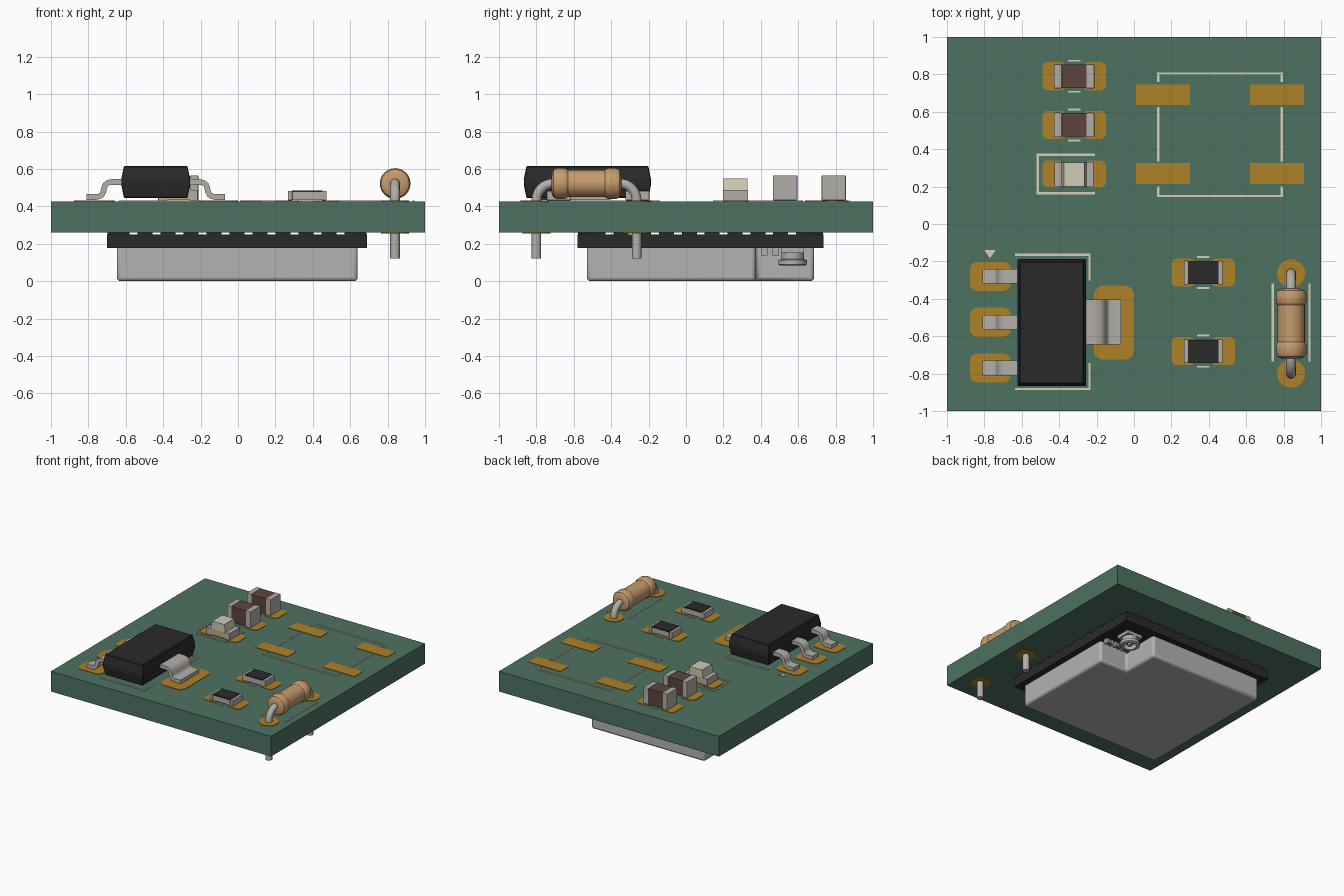
import bpy, bmesh, math
from mathutils import Vector

if "Cube" in bpy.data.objects:
    bpy.data.objects.remove(bpy.data.objects["Cube"])

def mat(name, r, g, b):
    m = bpy.data.materials.new(name)
    m.diffuse_color = (r, g, b, 1)
    m.use_nodes = True
    m.node_tree.nodes["Principled BSDF"].inputs["Base Color"].default_value = m.diffuse_color
    return m

GREEN = mat("solder_mask", 0.075, 0.17, 0.12)
GOLD = mat("copper_pad", 0.43, 0.22, 0.02)
SILK = mat("silkscreen", 0.68, 0.63, 0.48)
BLACK = mat("black_plastic", 0.023, 0.023, 0.024)
BROWN = mat("ceramic_brown", 0.11, 0.06, 0.045)
TAN = mat("resistor_tan", 0.57, 0.33, 0.15)
SILVER = mat("tinned_metal", 0.45, 0.43, 0.40)
CREAM = mat("lens_cream", 0.62, 0.60, 0.46)
SAND = mat("led_base", 0.55, 0.42, 0.20)
SHIELD = mat("shield_grey", 0.45, 0.45, 0.45)
BLUE = mat("chip_blue", 0.15, 0.18, 0.35)
TOP = 0.426  # upper surface of the board

def finish(name, bm, m, smooth=False, bevel=0, segs=2):
    bmesh.ops.recalc_face_normals(bm, faces=bm.faces)
    me = bpy.data.meshes.new(name)
    bm.to_mesh(me)
    bm.free()
    ob = bpy.data.objects.new(name, me)
    bpy.context.collection.objects.link(ob)
    me.materials.append(m)
    if bevel:
        b = ob.modifiers.new("bevel", 'BEVEL')
        b.width, b.segments, b.limit_method = bevel, segs, 'ANGLE'
    if smooth:
        bpy.ops.object.select_all(action='DESELECT')
        ob.select_set(True)
        bpy.context.view_layer.objects.active = ob
        bpy.ops.object.shade_smooth_by_angle(angle=math.radians(35))
    return ob

def prism(name, pts, a, b, m, axis='z', **kw):
    """Extrude a 2D outline along z, or an x-z outline along y."""
    put = (lambda p, t: (p[0], p[1], t)) if axis == 'z' else (lambda p, t: (p[0], t, p[1]))
    bm = bmesh.new()
    lo = [bm.verts.new(put(p, a)) for p in pts]
    hi = [bm.verts.new(put(p, b)) for p in pts]
    bm.faces.new(lo)
    bm.faces.new(hi)
    for i in range(len(pts)):
        j = (i + 1) % len(pts)
        bm.faces.new((lo[i], lo[j], hi[j], hi[i]))
    return finish(name, bm, m, **kw)

def rect(x0, x1, y0, y1):
    return [(x0, y0), (x1, y0), (x1, y1), (x0, y1)]

def box(name, x0, x1, y0, y1, z0, z1, m, **kw):
    return prism(name, rect(x0, x1, y0, y1), z0, z1, m, **kw)

def pad(name, x0, x1, y0, y1, r=0.03):
    pts = []
    for k, (cx, cy) in enumerate(rect(x0 + r, x1 - r, y0 + r, y1 - r)):
        for i in range(7):
            a = math.pi * (1 + k / 2 + i / 12)
            pts.append((cx + r * math.cos(a), cy + r * math.sin(a)))
    return prism(name, pts, TOP - 0.01, TOP + 0.004, GOLD)

def line(name, x0, y0, x1, y1, w=0.006):
    box(name, min(x0, x1) - w, max(x0, x1) + w, min(y0, y1) - w, max(y0, y1) + w,
        TOP - 0.005, TOP + 0.005, SILK)

def lathe(name, prof, origin, axis, m, n=32):
    """Spin (radius, height) points about the y or z axis."""
    bm = bmesh.new()
    rings = []
    for r, h in prof:
        ring = []
        for i in range(n):
            a = 2 * math.pi * i / n
            c, s = r * math.cos(a), r * math.sin(a)
            p = (c, s, h) if axis == 'z' else (c, h, s)
            ring.append(bm.verts.new(Vector(origin) + Vector(p)))
        rings.append(ring)
    for A, B in zip(rings, rings[1:]):
        for i in range(n):
            bm.faces.new((A[i], A[(i + 1) % n], B[(i + 1) % n], B[i]))
    bm.faces.new(rings[0])
    bm.faces.new(rings[-1])
    return finish(name, bm, m, smooth=True)

# Main board
box("board", -1, 1, -1, 1, 0.26, TOP, GREEN)

# Chip capacitors and chip resistors share one end-capped layout
def chip(name, cx, cy, hx, hy, h, cap, body, body_drop):
    z = TOP + 0.006
    for s in (-1, 1):
        e = sorted((cx + s * hx, cx + s * (hx - cap)))
        box(name + "_end_cap", *e, cy - hy, cy + hy, z, z + h, SILVER, bevel=0.004)
        p = sorted((cx + s * 0.17, cx + s * 0.045))
        pad(name + "_pad", *p, cy - 0.075, cy + 0.075)
        line(name + "_mark", cx - 0.028, cy + s * 0.083, cx + 0.028, cy + s * 0.083, 0.005)
    box(name + "_body", cx - hx + cap, cx + hx - cap, cy - hy + 0.002, cy + hy - 0.002,
        z + 0.003, z + h - body_drop, body)

for y in (0.79, 0.53):
    chip("capacitor", -0.32, y, 0.108, 0.065, 0.133, 0.042, BROWN, 0.003)
for y in (-0.26, -0.68):
    chip("chip_resistor", 0.37, y, 0.104, 0.064, 0.05, 0.025, SILVER, 0.006)
    box("chip_resistor_coating", 0.288, 0.452, y - 0.06, y + 0.06, 0.47, 0.485, BLACK)

# LED: sand base, silver ends, cream lens
box("led_base", -0.40, -0.24, 0.20, 0.33, 0.434, 0.484, SAND)
for s in (-1, 1):
    e = sorted((-0.32 + s * 0.104, -0.32 + s * 0.06))
    box("led_end", *e, 0.198, 0.332, 0.432, 0.487, SILVER)
    p = sorted((-0.32 + s * 0.17, -0.32 + s * 0.055))
    pad("led_pad", *p, 0.195, 0.34)
ob = prism("led_lens", [(-0.387, 0.484), (-0.253, 0.484), (-0.265, 0.548), (-0.375, 0.548)],
           0.20, 0.33, CREAM, axis='y')
for a in ((-0.515, 0.165, -0.515, 0.37), (-0.515, 0.37, -0.215, 0.37), (-0.515, 0.165, -0.215, 0.165)):
    line("led_outline", *a)

# Empty switch footprint
for x in (0.01, 0.62):
    for y in (0.215, 0.635):
        box("switch_pad", x, x + 0.29, y, y + 0.11, TOP - 0.01, TOP + 0.004, GOLD)
for y in (0.15, 0.805):
    line("switch_outline", 0.13, y, 0.79, y)
for x in (0.13, 0.79):
    for y0, y1 in ((0.15, 0.195), (0.34, 0.62), (0.765, 0.805)):
        line("switch_outline", x, y0, x, y1)

# Regulator body: tapered above and below its parting line
bm = bmesh.new()
rings = []
for z, d in ((0.445, 0.014), (0.515, 0), (0.545, 0), (0.615, 0.014)):
    rings.append([bm.verts.new((x, y, z)) for x, y in
                  rect(-0.624 + d, -0.256 - d, -0.867 + d, -0.187 - d)])
for A, B in zip(rings, rings[1:]):
    for i in range(4):
        bm.faces.new((A[i], A[(i + 1) % 4], B[(i + 1) % 4], B[i]))
bm.faces.new(rings[0])
bm.faces.new(rings[-1])
finish("regulator_body", bm, BLACK, bevel=0.004, segs=1)

# Gull-wing leads
PATH = [(-0.03, 0.53), (0.055, 0.53), (0.073, 0.526), (0.087, 0.515), (0.094, 0.498),
        (0.098, 0.478), (0.106, 0.462), (0.12, 0.453), (0.135, 0.45), (0.188, 0.45)]

def gull_lead(name, edge, sign, y0, y1, t=0.015):
    up, down = [], []
    for i, (d, z) in enumerate(PATH):
        a, b = PATH[max(i - 1, 0)], PATH[min(i + 1, len(PATH) - 1)]
        n = Vector((a[1] - b[1], b[0] - a[0])).normalized() * t
        up.append((edge + sign * (d + n.x), z + n.y))
        down.append((edge + sign * (d - n.x), z - n.y))
    prism(name, up + down[::-1], y0, y1, SILVER, axis='y', smooth=True)

for y in (-0.28, -0.525, -0.77):
    gull_lead("regulator_lead", -0.622, -1, y - 0.039, y + 0.039)
    pad("regulator_pad", -0.877, -0.66, y - 0.078, y + 0.078, 0.04)
gull_lead("regulator_tab", -0.258, 1, -0.645, -0.405)
pad("regulator_tab_pad", -0.215, 0, -0.725, -0.33, 0.05)
for y, y2 in ((-0.165, -0.295), (-0.882, -0.75)):
    line("regulator_outline", -0.63, y, -0.238, y)
    line("regulator_outline", -0.238, y, -0.238, y2)
prism("pin_marker", [(-0.80, -0.14), (-0.77, -0.183), (-0.74, -0.14)], TOP - 0.005, TOP + 0.005, SILK)

# Through-hole resistor: dumbbell body on a bent wire
RX, RY, RZ = 0.84, -0.532, 0.522
half = [(0.035, 0.188), (0.06, 0.185), (0.075, 0.176), (0.082, 0.160), (0.082, 0.118),
        (0.079, 0.108), (0.073, 0.10)]
lathe("axial_resistor_body", [(r, -h) for r, h in half] + [(r, h) for r, h in half[::-1]],
      (RX, RY, RZ), 'y', TAN)
wire = []
for s in (-1, 1):
    leg = [(RX, RY + s * 0.268, 0.12)]
    for i in range(9):
        a = math.pi / 2 * i / 8
        leg.append((RX, RY + s * (0.178 + 0.09 * math.cos(a)), RZ - 0.09 + 0.09 * math.sin(a)))
    wire += leg if s < 0 else leg[::-1]
cu = bpy.data.curves.new("axial_resistor_wire", 'CURVE')
cu.dimensions, cu.bevel_depth, cu.bevel_resolution, cu.use_fill_caps = '3D', 0.026, 4, True
sp = cu.splines.new('POLY')
sp.points.add(len(wire) - 1)
for p, c in zip(sp.points, wire):
    p.co = (*c, 1)
cu.materials.append(SILVER)
ob = bpy.data.objects.new("axial_resistor_wire", cu)
bpy.context.collection.objects.link(ob)
bpy.ops.object.select_all(action='DESELECT')
ob.select_set(True)
bpy.context.view_layer.objects.active = ob
bpy.ops.object.convert(target='MESH')
bpy.ops.object.shade_smooth_by_angle(angle=math.radians(40))
for s in (-1, 1):
    y = RY + s * 0.268
    for z in (TOP - 0.01, 0.256):
        lathe("through_hole_pad", [(0.075, z), (0.075, z + 0.014)], (RX, y, 0), 'z', GOLD)
    line("axial_resistor_outline", RX + s * 0.098, -0.73, RX + s * 0.098, -0.325)

# Radio module under the board, with contact pads on its mating face
box("module_board", -0.70, 0.69, -0.58, 0.735, 0.176, 0.25, BLACK)
for i in range(11):
    x = -0.62 + i * 0.123
    for y in (-0.578, 0.653):
        box("module_contact", x - 0.04, x + 0.04, y, y + 0.08, 0.245, 0.261, BLACK)
for i in range(10):
    y = -0.47 + i * 0.122
    for x in (-0.698, 0.608):
        box("module_contact", x, x + 0.08, y - 0.04, y + 0.04, 0.245, 0.261, BLACK)

# Shield can with one corner cut away
prism("shield_can", [(-0.648, -0.53), (0.64, -0.53), (0.64, 0.372), (0.385, 0.372),
                     (0.385, 0.685), (-0.648, 0.685)], 0, 0.2, SHIELD, bevel=0.02, segs=3, smooth=True)

# Antenna socket and small parts in the cut corner
AX, AY = 0.52, 0.57
box("antenna_socket_base", AX - 0.07, AX + 0.07, AY - 0.06, AY + 0.06, 0.15, 0.18, SILVER)
lathe("antenna_socket", [(0.06, 0.155), (0.06, 0.118), (0.076, 0.112), (0.076, 0.09), (0.066, 0.084),
                         (0.05, 0.084), (0.046, 0.12), (0.016, 0.12), (0.016, 0.09)],
      (AX, AY, 0), 'z', SILVER)
for x, y in ((0.44, 0.42), (0.52, 0.42), (0.60, 0.42), (0.43, 0.48)):
    box("module_chip", x - 0.025, x + 0.025, y - 0.015, y + 0.015, 0.14, 0.18, BLUE)
    for s in (-1, 1):
        box("module_chip_end", x + s * 0.025 - 0.007, x + s * 0.025 + 0.007, y - 0.017, y + 0.017,
            0.137, 0.18, SILVER)
